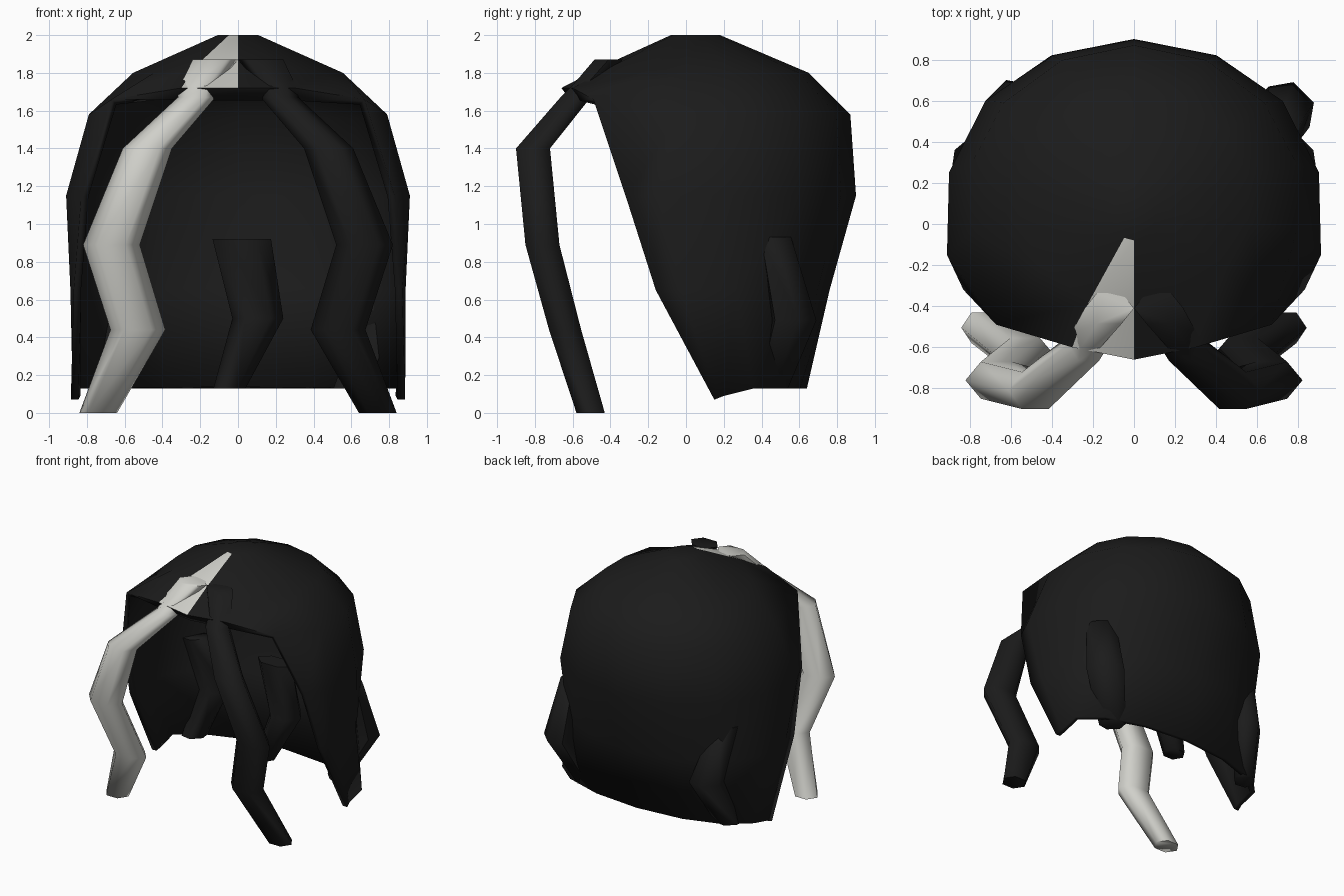
import bpy, bmesh, math

if "Cube" in bpy.data.objects:
    bpy.data.objects.remove(bpy.data.objects["Cube"])


def colour(name, rgb):
    m = bpy.data.materials.new(name)
    m.diffuse_color = (*rgb, 1)
    m.use_nodes = True
    m.node_tree.nodes["Principled BSDF"].inputs["Base Color"].default_value = m.diffuse_color
    return m


BLACK = colour("black hair", (0.011, 0.011, 0.011))
WHITE = colour("white hair", (0.63, 0.63, 0.59))


def finish(name, bm, mats, angle):
    me = bpy.data.meshes.new(name)
    bm.to_mesh(me)
    bm.free()
    ob = bpy.data.objects.new(name, me)
    bpy.context.collection.objects.link(ob)
    for m in mats:
        me.materials.append(m)
    bpy.ops.object.select_all(action='DESELECT')
    ob.select_set(True)
    bpy.context.view_layer.objects.active = ob
    bpy.ops.object.shade_smooth_by_angle(angle=math.radians(angle))
    return ob


# Hair cap: rings of (z, half width, centre y, half depth)
RINGS = [(2.0, .11, .05, .13), (1.8, .57, .12, .53), (1.58, .81, .13, .74),
         (1.15, .925, .10, .80), (.65, .91, .12, .64), (.13, .895, .28, .36)]
# Points along the face opening that depart from the rings: (ring, column)
EDGE = {(1, 6): (.22, -.38, 1.84), (1, 7): (0, -.41, 1.85),
        (2, 5): (.67, -.49, 1.66), (2, 6): (.3, -.6, 1.72), (2, 7): (0, -.66, 1.72),
        (3, 3): (.9, .25, 1.15), (3, 4): (.91, -.15, 1.15),
        (3, 5): (.83, -.32, 1.15), (3, 6): (.27, -.57, 1.655), (3, 7): (0, -.61, 1.655),
        (4, 5): (.87, -.16, .65), (5, 4): (.875, .2, .09), (5, 5): (.885, .15, .07)}


def cap_point(r, c):
    if (r, c) in EDGE:
        return EDGE[r, c]
    z, w, cy, d = RINGS[r]
    a = c * math.pi / 7
    return (w * math.sin(a), cy + d * math.cos(a), z)


bm = bmesh.new()
for side in (1, -1):
    def vert(r, c):
        x, y, z = cap_point(r, c)
        return bm.verts.new((side * x, y, z))

    def face(corners, mat=1):
        vs = [vert(*k) for k in corners]
        f = bm.faces.new(vs if side == 1 else vs[::-1])
        f.material_index = mat
    for c in range(7):
        rows = 5 if c < 5 else 2
        for r in range(rows):
            streak = side == -1 and c == 6 and r < 2
            face([(r, c), (r, c + 1), (r + 1, c + 1), (r + 1, c)], 0 if streak else 1)
    # front lip
    face([(2, 5), (2, 6), (3, 6)])
    face([(2, 6), (2, 7), (3, 7), (3, 6)])
bmesh.ops.remove_doubles(bm, verts=bm.verts, dist=.002)
crown = bm.faces.new([v for v in sorted(bm.verts, key=lambda v: math.atan2(v.co.y - .05, v.co.x))
                      if v.co.z > 1.99])
crown.material_index = 1
bmesh.ops.recalc_face_normals(bm, faces=bm.faces)
crown.normal_update()
if crown.normal.z < 0:
    bmesh.ops.reverse_faces(bm, faces=bm.faces)
cap = finish("hair_cap", bm, [WHITE, BLACK], 50)
shell = cap.modifiers.new("shell", 'SOLIDIFY')
shell.thickness = .04
shell.offset = -1
shell.material_offset = 1
shell.material_offset_rim = 1


# Locks: six-sided tubes through stations (x, y, z, half width, half depth)
def lock(name, stations, mat, turn=0, flip=1):
    bm = bmesh.new()
    t = math.radians(turn)
    rings = []
    for x, y, z, w, d in stations:
        ring = []
        for k in range(6):
            a = k * math.pi / 3
            u, v = w * math.cos(a), d * math.sin(a) / .866
            ring.append(bm.verts.new((flip * (x + u * math.cos(t) - v * math.sin(t)),
                                      y + u * math.sin(t) + v * math.cos(t), z)))
        rings.append(ring)
    for a, b in zip(rings, rings[1:]):
        for k in range(6):
            j = (k + 1) % 6
            bm.faces.new((a[k], a[j], b[j], b[k]))
    bm.faces.new(rings[0])
    bm.faces.new(rings[-1])
    bmesh.ops.recalc_face_normals(bm, faces=bm.faces)
    return finish(name, bm, [mat], 75)


# Long front locks, one on each side of the face
FRONT = [(.12, -.41, 1.87, .12, .075), (.21, -.53, 1.735, .095, .07),
         (.22, -.585, 1.67, .10, .08), (.48, -.81, 1.4, .13, .09),
         (.67, -.76, .89, .15, .09), (.53, -.64, .44, .145, .085),
         (.74, -.505, 0, .10, .075)]
lock("front_lock_white", FRONT, WHITE, flip=-1)
lock("front_lock_black", FRONT, BLACK)

# Short bent locks around the back
lock("back_lock_right", [(.72, .475, .93, .11, .06), (.755, .57, .49, .14, .10),
                         (.59, .455, .13, .10, .07)], BLACK, turn=-45)
lock("back_lock_left", [(-.70, .46, .93, .11, .06), (-.60, .58, .49, .14, .10),
                        (-.70, .44, .13, .10, .07)], BLACK, turn=45)
lock("back_lock_inner", [(.02, .45, .92, .155, .07), (.105, .47, .5, .135, .10),
                         (-.045, .41, .13, .085, .07)], BLACK)
